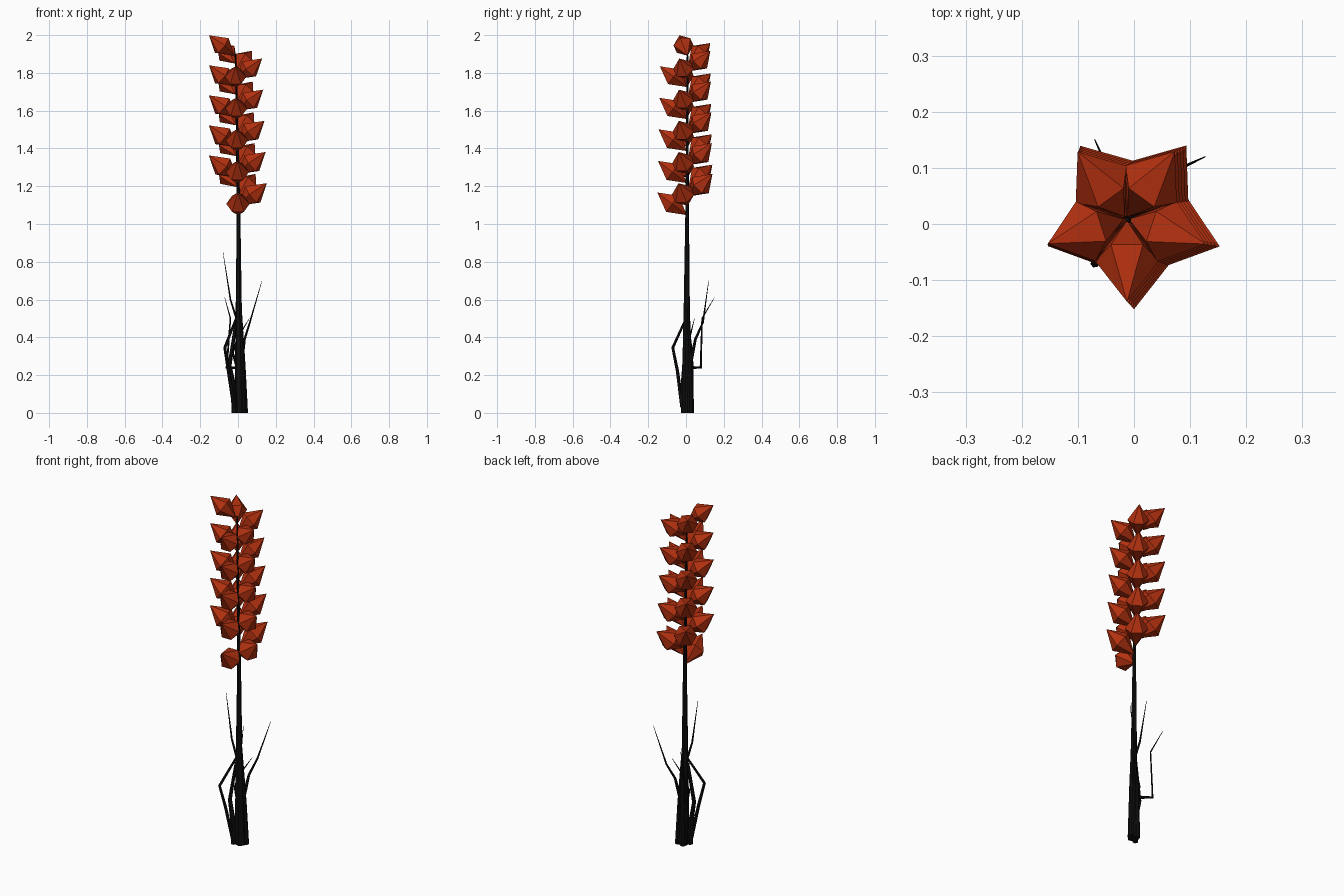
import bpy, bmesh, math
from mathutils import Vector

if "Cube" in bpy.data.objects:
    bpy.data.objects.remove(bpy.data.objects["Cube"], do_unlink=True)


def material(name, color):
    m = bpy.data.materials.new(name)
    m.use_nodes = True
    m.diffuse_color = color
    m.node_tree.nodes["Principled BSDF"].inputs["Base Color"].default_value = color
    return m


RED = material("rust red", (0.45, 0.03, 0.005, 1))
BLACK = material("bark black", (0.004, 0.004, 0.004, 1))


def tube(name, points):
    """Tapered faceted tube through (x, y, z, radius) points."""
    curve = bpy.data.curves.new(name, "CURVE")
    curve.dimensions = "3D"
    curve.bevel_depth = 1
    curve.bevel_resolution = 1
    curve.use_fill_caps = True
    spline = curve.splines.new("POLY")
    spline.points.add(len(points) - 1)
    for p, (x, y, z, r) in zip(spline.points, points):
        p.co = (x, y, z, 1)
        p.radius = r
    temp = bpy.data.objects.new(name + "_path", curve)
    bpy.context.scene.collection.objects.link(temp)
    bpy.context.view_layer.update()
    mesh = bpy.data.meshes.new_from_object(
        temp.evaluated_get(bpy.context.evaluated_depsgraph_get()))
    bpy.data.objects.remove(temp, do_unlink=True)
    bpy.data.curves.remove(curve)
    mesh.name = name
    mesh.materials.clear()
    mesh.materials.append(BLACK)
    mesh.shade_flat()
    bpy.context.scene.collection.objects.link(bpy.data.objects.new(name, mesh))


def blossom(name, angle, tip_z, size, shift):
    """Hexagonal double pyramid pointing outward and up from the stem."""
    out = Vector((math.cos(angle), math.sin(angle), 0))
    side = Vector((-out.y, out.x, 0))
    up = Vector((0, 0, 1))
    tilt = math.radians(37)
    rise = up * math.cos(tilt) + out * -math.sin(tilt)
    middle = Vector((shift, 0.01, tip_z - 0.06 * size)) + out * 0.083 * size
    bm = bmesh.new()
    tip = bm.verts.new(middle + (out * 0.079 + up * 0.06) * size)
    root = bm.verts.new(middle + (out * -0.079 - up * 0.06) * size)
    ring = []
    for i in range(6):
        a = i * math.pi / 3
        ring.append(bm.verts.new(
            middle + (side * math.cos(a) + rise * math.sin(a)) * 0.062 * size))
    for a, b in zip(ring, ring[1:] + ring[:1]):
        bm.faces.new((a, b, tip))
        bm.faces.new((b, a, root))
    bmesh.ops.recalc_face_normals(bm, faces=bm.faces)
    mesh = bpy.data.meshes.new(name)
    bm.to_mesh(mesh)
    bm.free()
    mesh.materials.append(RED)
    bpy.context.scene.collection.objects.link(bpy.data.objects.new(name, mesh))


# Flower spike: five whorls, each climbing once around the stem
for whorl in range(5):
    for i in range(5):
        t = (whorl * 5 + i) / 24
        blossom(f"blossom_{whorl + 1}_{i + 1}", math.radians(-90 + 72 * i),
                1.167 + 0.049 * i + (0.167 - 0.002 * i) * whorl,
                1 - 0.1 * t, -0.015 * t)

# Main stem and the stalks bundled around its foot
tube("main_stem", [(0.012, 0.006, 0, 0.03), (0.008, 0.005, 0.3, 0.024),
                   (0.004, 0.004, 0.55, 0.017), (0.003, 0.006, 1.05, 0.01),
                   (-0.012, 0.008, 1.9, 0.004)])
tube("right_stalk", [(-0.018, -0.012, 0, 0.016), (-0.025, -0.015, 0.15, 0.014),
                     (-0.045, -0.01, 0.25, 0.011), (-0.012, 0, 0.47, 0.008)])
tube("left_stalk", [(0.037, 0.022, 0, 0.016), (0.027, 0.018, 0.25, 0.013),
                    (0.01, 0.008, 0.6, 0.007)])
tube("back_stalk", [(0, 0.027, 0, 0.015), (0.005, 0.027, 0.3, 0.011),
                    (0.004, 0.008, 0.5, 0.007)])

# Thin twigs
tube("front_twig", [(-0.02, -0.02, 0.03, 0.011), (-0.05, -0.045, 0.22, 0.009),
                    (-0.07, -0.07, 0.345, 0.008), (-0.01, 0, 0.5, 0.006)])
tube("tall_twig", [(-0.005, 0, 0.49, 0.007), (-0.04, 0, 0.6, 0.005),
                   (-0.08, 0.005, 0.855, 0.001)])
tube("left_twig", [(0.02, 0.025, 0.27, 0.01), (0.035, 0.05, 0.39, 0.007),
                   (0.063, 0.09, 0.48, 0.005), (0.127, 0.12, 0.7, 0.001)])
tube("back_twig", [(0, 0.03, 0.24, 0.009), (-0.06, 0.078, 0.24, 0.007),
                   (-0.04, 0.085, 0.5, 0.004), (-0.07, 0.15, 0.61, 0.001)])
tube("short_twig", [(0, 0, 0.22, 0.008), (-0.028, 0.01, 0.32, 0.006),
                    (0, 0.02, 0.4, 0.005), (0.06, 0.045, 0.5, 0.001)])
